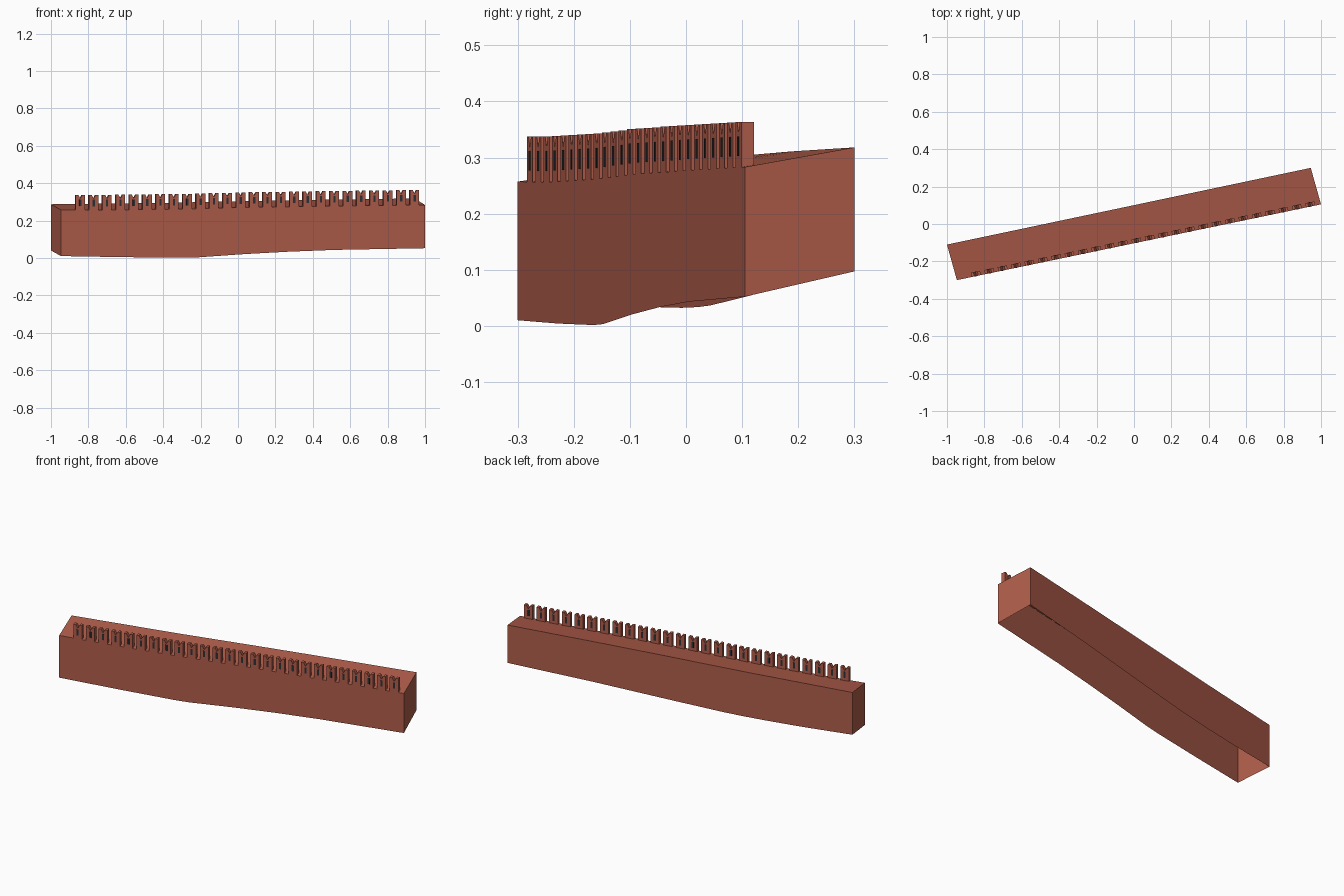
import bpy
import bmesh
from mathutils import Vector, Matrix

if "Cube" in bpy.data.objects:
    bpy.data.objects.remove(bpy.data.objects["Cube"], do_unlink=True)


def make_material(name, rgb):
    mat = bpy.data.materials.new(name)
    mat.use_nodes = True
    mat.diffuse_color = (*rgb, 1)
    mat.node_tree.nodes["Principled BSDF"].inputs["Base Color"].default_value = (*rgb, 1)
    return mat


brick = make_material("red brick", (0.43, 0.108, 0.068))
shadow = make_material("dark slit", (0.025, 0.03, 0.035))

# Plan of the wall: front and back corners, left end to right end
FRONT = (Vector((-0.947, -0.30, 0)), Vector((1.0, 0.105, 0)))
BACK = (Vector((-1.0, -0.11, 0)), Vector((0.945, 0.30, 0)))
ALONG = (FRONT[1] - FRONT[0]).normalized()
INWARD = Vector((-ALONG.y, ALONG.x, 0))

# Height profiles as (fraction along wall, height)
FRONT_BOTTOM = [(0, .01), (.18, .004), (.36, .001), (.5, .02), (.62, .033), (.75, .043), (1, .052)]
FRONT_TOP = [(0, .257), (.12, .256), (.36, .262), (.5, .27), (.75, .277), (1, .283)]
BACK_BOTTOM = [(0, .04), (.15, .033), (.27, .032), (.36, .035), (.52, .051), (.75, .076), (1, .097)]
BACK_TOP = [(0, .287), (.3, .294), (.56, .305), (.73, .311), (1, .318)]


def height(profile, t):
    for (a, za), (b, zb) in zip(profile, profile[1:]):
        if t <= b:
            return za + (zb - za) * (t - a) / (b - a)
    return profile[-1][1]


def finish(name, bm, mat):
    mesh = bpy.data.meshes.new(name)
    bm.to_mesh(mesh)
    bm.free()
    mesh.materials.append(mat)
    obj = bpy.data.objects.new(name, mesh)
    bpy.context.collection.objects.link(obj)
    return obj


# Wall body: a shell open underneath, following uneven ground
bm = bmesh.new()
rings = []
STATIONS = 24
for i in range(STATIONS + 1):
    t = i / STATIONS
    ring = []
    for line, profile in ((FRONT, FRONT_BOTTOM), (FRONT, FRONT_TOP),
                          (BACK, BACK_TOP), (BACK, BACK_BOTTOM)):
        p = line[0].lerp(line[1], t)
        p.z = height(profile, t)
        ring.append(bm.verts.new(p))
    rings.append(ring)
for a, b in zip(rings, rings[1:]):
    for k in range(3):
        bm.faces.new((a[k], b[k], b[k + 1], a[k + 1]))
bm.faces.new(rings[0])
bm.faces.new(rings[-1][::-1])
bmesh.ops.recalc_face_normals(bm, faces=bm.faces)
top = [f for f in bm.faces if abs(f.normal.z) > 0.5]
if top[0].normal.z < 0:
    bmesh.ops.reverse_faces(bm, faces=bm.faces)
wall = finish("wall_body", bm, brick)
bpy.context.view_layer.objects.active = wall
wall.select_set(True)
bpy.ops.object.shade_smooth_by_angle()
wall.select_set(False)

# Swallowtail merlons with a narrow slit on both faces
COUNT, HALF, THICK, TALL, SINK = 26, 0.025, 0.023, 0.081, 0.004


def prism(bm, outline, matrix, y0, y1):
    verts = [bm.verts.new(matrix @ Vector((x, y0, z))) for x, z in outline]
    face = bm.faces.new(verts)
    moved = bmesh.ops.extrude_face_region(bm, geom=[face], use_keep_orig=True)["geom"]
    shift = matrix.to_3x3() @ Vector((0, y1 - y0, 0))
    bmesh.ops.translate(bm, vec=shift, verts=[v for v in moved if isinstance(v, bmesh.types.BMVert)])


outline = [(-HALF, -SINK), (HALF, -SINK), (HALF, TALL), (0.011, TALL),
           (0, TALL - 0.02), (-0.011, TALL), (-HALF, TALL)]
slit = [(-0.006, 0.02), (0.006, 0.02), (0.006, 0.055), (-0.006, 0.055)]
merlons, slits = bmesh.new(), bmesh.new()
for i in range(COUNT):
    x = -0.843 + i * 0.0715
    t = (x - FRONT[0].x) / (FRONT[1].x - FRONT[0].x)
    base = FRONT[0].lerp(FRONT[1], t)
    base.z = height(FRONT_TOP, t)
    place = Matrix.Translation(base) @ Matrix((ALONG, INWARD, (0, 0, 1))).transposed().to_4x4()
    prism(merlons, outline, place, 0, THICK)
    for y in (-0.001, THICK - 0.001):
        prism(slits, slit, place, y, y + 0.002)
for name, bm, mat in (("merlons", merlons, brick), ("merlon_slits", slits, shadow)):
    bmesh.ops.recalc_face_normals(bm, faces=bm.faces)
    finish(name, bm, mat)
